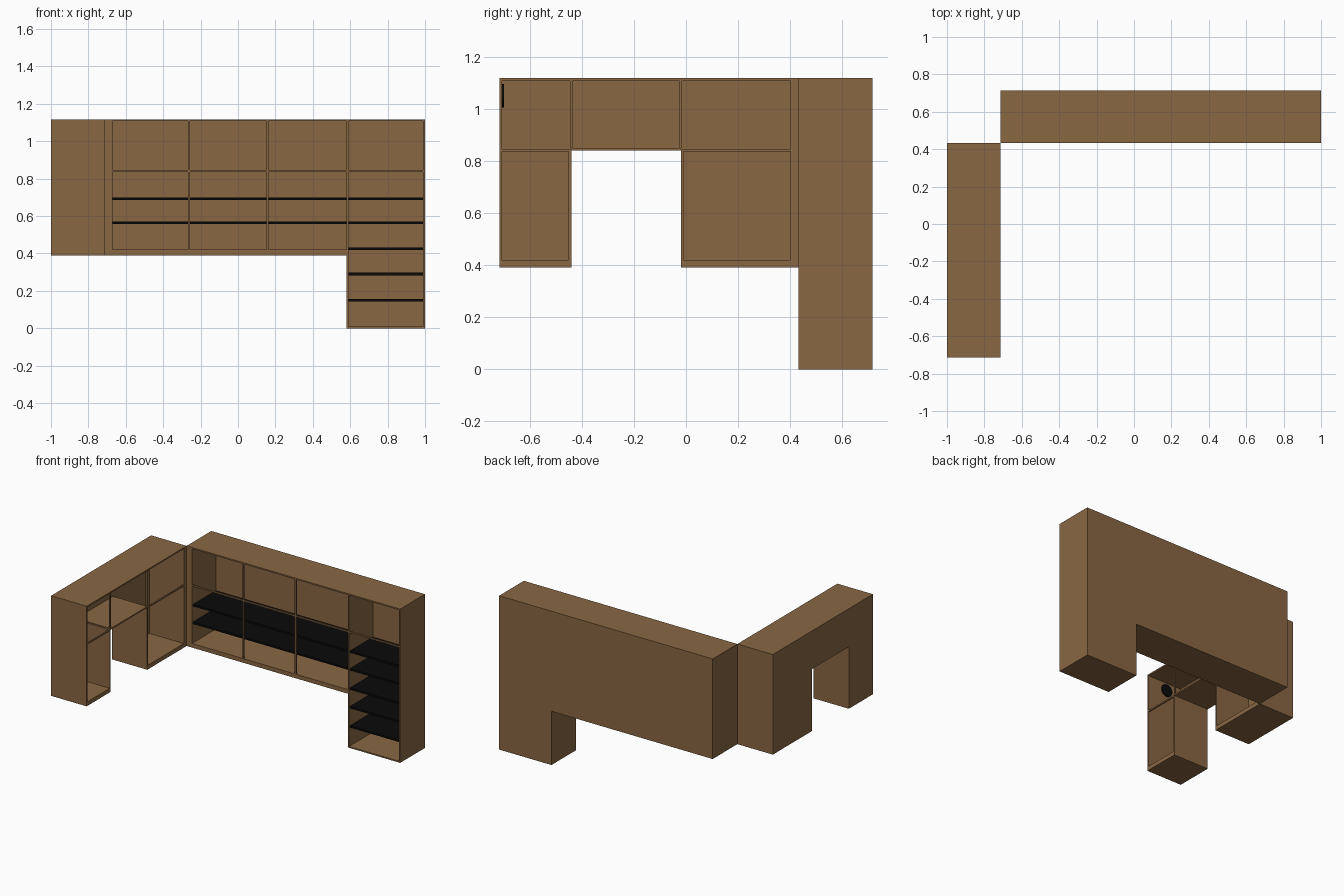
import bpy, bmesh, math
from mathutils import Matrix, Vector

if "Cube" in bpy.data.objects:
    bpy.data.objects.remove(bpy.data.objects["Cube"])


def material(name, rgb):
    m = bpy.data.materials.new(name)
    m.diffuse_color = (*rgb, 1)
    m.use_nodes = True
    m.node_tree.nodes["Principled BSDF"].inputs["Base Color"].default_value = m.diffuse_color
    return m


WOOD = material("brown wood", (0.25, 0.135, 0.055))
BLACK = material("black", (0.003, 0.003, 0.003))


def finish(name, bm, mat):
    me = bpy.data.meshes.new(name)
    bm.to_mesh(me)
    bm.free()
    me.materials.append(mat)
    ob = bpy.data.objects.new(name, me)
    bpy.context.collection.objects.link(ob)
    return ob


def boxes(name, mat, items):
    """One object from boxes given as (x0, x1, y0, y1, z0, z1)."""
    bm = bmesh.new()
    for x0, x1, y0, y1, z0, z1 in items:
        c = Vector(((x0 + x1) / 2, (y0 + y1) / 2, (z0 + z1) / 2))
        s = Matrix.Diagonal((x1 - x0, y1 - y0, z1 - z0, 1))
        bmesh.ops.create_cube(bm, size=1, matrix=Matrix.Translation(c) @ s)
    return finish(name, bm, mat)


T = 0.01                      # board thickness
F, B = 0.432, 0.715           # front and back of the long unit
TOP, LOW, MID = 1.117, 0.39, 0.84
L, S, R = -0.715, 0.58, 1.0   # long unit: left end, tall section, right end

# Long unit: carcass, open to the front
boxes("long_unit_back", WOOD, [(L, S, B - T, B, LOW, TOP), (S, R, B - T, B, 0, TOP)])
boxes("long_unit_top", WOOD, [(L, R, F, B - T, TOP - T, TOP)])
boxes("long_unit_sides", WOOD, [
    (L, L + T, F, B - T, LOW, TOP - T),
    (S, S + T, F, B - T, 0, TOP - T),
    (R - T, R, F, B - T, 0, TOP - T)])
boxes("long_unit_floors", WOOD, [
    (L + T, S, F, B - T, LOW, 0.42),
    (S + T, R - T, F, B - T, 0, T)])

# Long unit: thin face frame and left filler
boxes("long_unit_frame", WOOD, [
    (L + T, -0.672, F, B - T, 0.42, TOP - T),
    (-0.672, S, F, F + T, MID - 0.005, MID + 0.005),
    (S + T, R - T, F, F + T, MID - 0.005, MID + 0.005)]
    + [(x - 0.005, x + 0.005, F, F + T, 0.42, TOP - T) for x in (-0.262, 0.158)])

# Black shelves
shelves = [(-0.672, S, z) for z in (0.565, 0.693)]
shelves += [(S + T, R - T, z) for z in (0.15, 0.29, 0.425, 0.565, 0.693)]
boxes("shelves", BLACK, [(a, b, F + T, B - T, z - 0.007, z + 0.007) for a, b, z in shelves])

# Side unit: carcass, open to the right, with a knee gap under its middle
X0, X1 = -1.0, -0.715
Y0, YA, YB, Y1 = -0.715, -0.44, -0.02, 0.432
boxes("side_unit_back", WOOD, [
    (X0, X0 + T, Y0, Y1, MID, TOP),
    (X0, X0 + T, Y0, YA, LOW, MID),
    (X0, X0 + T, YB, Y1, LOW, MID)])
boxes("side_unit_top", WOOD, [(X0 + T, X1, Y0, Y1, TOP - T, TOP)])
boxes("side_unit_walls", WOOD, [
    (X0 + T, X1, Y0, Y0 + T, LOW, TOP - T),
    (X0 + T, X1, YA - T, YA, LOW, MID + T / 2),
    (X0 + T, X1, YB, YB + T, LOW, MID + T / 2),
    (X0 + T, X1, 0.4, Y1, LOW, TOP - T)])
boxes("side_unit_floors", WOOD, [
    (X0 + T, X1, Y0 + T, YA - T, LOW, 0.42),
    (X0 + T, X1, YA, YB, MID, MID + T),
    (X0 + T, X1, YB + T, 0.4, LOW, 0.42)])
boxes("side_unit_frame", WOOD, [
    (X1 - T, X1, Y0 + T, YA - T, MID - 0.005, MID + 0.005),
    (X1 - T, X1, YB + T, 0.4, MID - 0.005, MID + 0.005)]
    + [(X1 - T, X1, y - 0.005, y + 0.005, MID + T, TOP - T) for y in (YA, YB)])

# Small black cable cover on the inside of the side unit's front wall
bm = bmesh.new()
place = Matrix.Translation((-0.87, Y0 + T + 0.003, 1.05)) @ Matrix.Rotation(math.pi / 2, 4, 'X')
bmesh.ops.create_cone(bm, cap_ends=True, segments=24, radius1=0.045, radius2=0.045,
                      depth=0.006, matrix=place)
finish("cable_cover", bm, BLACK)
